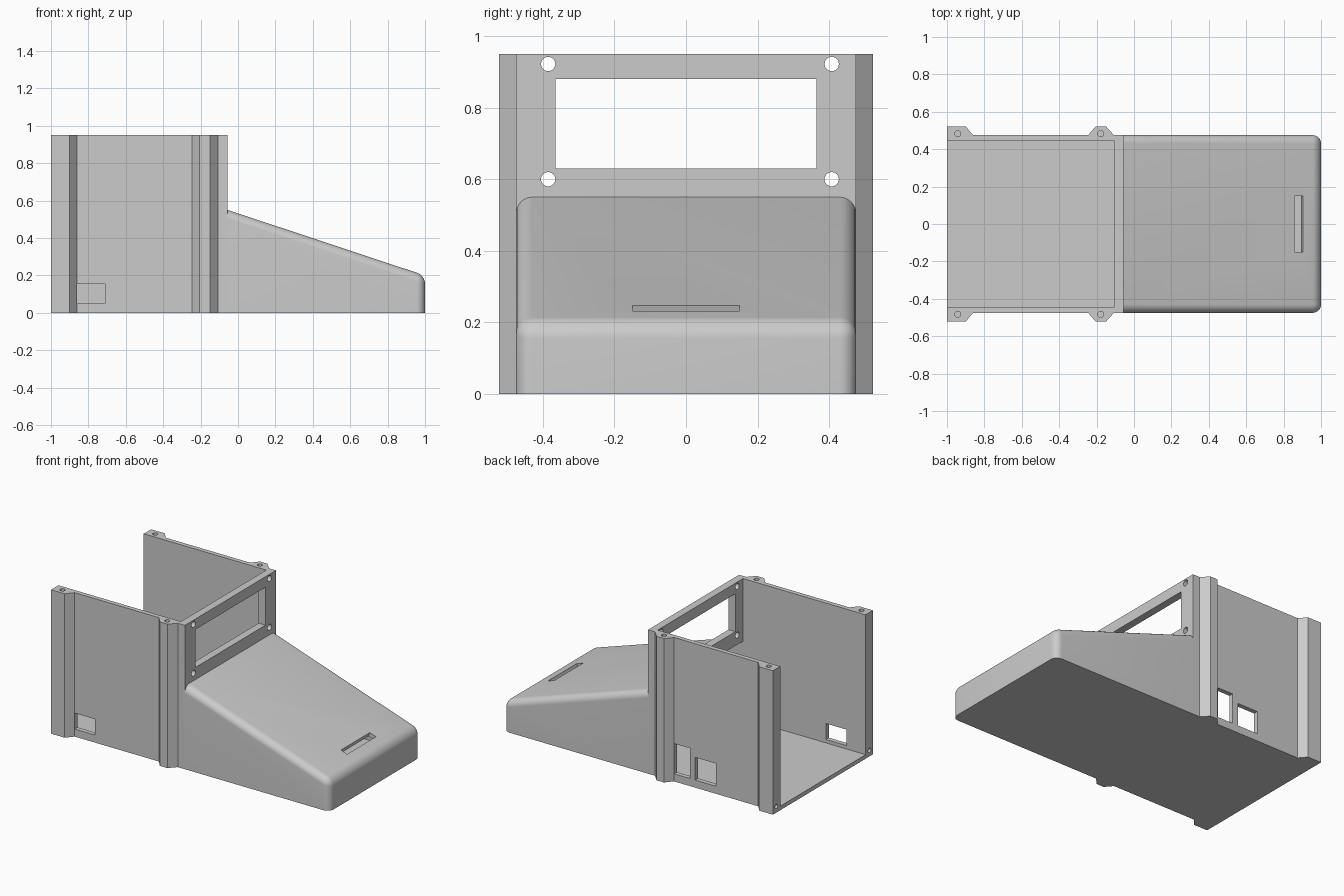
import bpy, bmesh, math
from mathutils import Matrix, Vector

cube = bpy.data.objects.get("Cube")
if cube:
    bpy.data.objects.remove(cube, do_unlink=True)

grey = bpy.data.materials.new("plain grey")
grey.use_nodes = True
COLOUR = (0.6, 0.6, 0.6, 1)
grey.diffuse_color = COLOUR
grey.node_tree.nodes["Principled BSDF"].inputs["Base Color"].default_value = COLOUR

SIDE, INNER, TOP, FLOOR = 0.475, 0.445, 0.95, 0.027
PANEL_BACK, PANEL_FRONT = -0.105, -0.055
SLOPE = 0.332


def ramp(x):
    return 0.55 - SLOPE * (x - PANEL_FRONT)


def finish(name, bm):
    bmesh.ops.recalc_face_normals(bm, faces=bm.faces)
    mesh = bpy.data.meshes.new(name)
    bm.to_mesh(mesh)
    bm.free()
    mesh.materials.append(grey)
    obj = bpy.data.objects.new(name, mesh)
    bpy.context.collection.objects.link(obj)
    return obj


def prism(name, points, shift, bevel_rule=None):
    """Extrude a closed profile of 3D points by a vector."""
    bm = bmesh.new()
    face = bm.faces.new([bm.verts.new(p) for p in points])
    grown = bmesh.ops.extrude_face_region(bm, geom=[face], use_keep_orig=True)
    verts = [g for g in grown["geom"] if isinstance(g, bmesh.types.BMVert)]
    bmesh.ops.translate(bm, verts=verts, vec=shift)
    if bevel_rule:
        edges = [e for e in bm.edges
                 if bevel_rule((e.verts[0].co + e.verts[1].co) / 2)]
        bmesh.ops.bevel(bm, geom=edges, offset=0.045, segments=8,
                        profile=0.5, affect='EDGES')
    return finish(name, bm)


def box(name, low, high):
    (x0, y0, z0), (x1, y1, z1) = low, high
    base = [(x0, y0, z0), (x1, y0, z0), (x1, y1, z0), (x0, y1, z0)]
    return prism(name, base, (0, 0, z1 - z0))


def rod(name, centre, radius, length, along_x):
    bm = bmesh.new()
    turn = Matrix.Rotation(math.pi / 2, 4, 'Y') if along_x else Matrix()
    bmesh.ops.create_cone(bm, cap_ends=True, segments=24, radius1=radius,
                          radius2=radius, depth=length,
                          matrix=Matrix.Translation(centre) @ turn)
    return finish(name, bm)


def side_profile(x0, x1, z0, drop, y):
    return [(x0, y, z0), (x1, y, z0), (x1, y, ramp(x1) - drop), (x0, y, ramp(x0) - drop)]


# Outer solids: box, sloping front and chamfered screw posts
housing = box("housing", (-1, -SIDE, 0), (PANEL_FRONT, SIDE, TOP))
solids = [prism("sloping_front", side_profile(-0.08, 1, 0, 0, -SIDE), (0, 2 * SIDE, 0),
                lambda m: m.x > 0.3 and m.z > 0.05)]
for s in (-1, 1):
    inside, wall, out = s * 0.46, s * SIDE, s * 0.522
    rear = [(-1, inside), (-1, out), (-0.9, out), (-0.86, wall), (-0.86, inside)]
    front = [(-0.245, inside), (-0.245, wall), (-0.205, out),
             (-0.15, out), (-0.107, wall), (-0.107, inside)]
    for name, shape in (("rear_post", rear), ("front_post", front)):
        solids.append(prism(name, [(x, y, 0) for x, y in shape], (0, 0, TOP)))

# Hollow interior, open at the top and the rear
cutters = [
    box("main_cavity", (-1.2, -INNER, FLOOR), (PANEL_BACK, INNER, 1.2)),
    prism("front_cavity", side_profile(-0.2, 0.97, FLOOR, 0.03, -INNER), (0, 2 * INNER, 0)),
    # Display window and side ports
    box("display_window", (-0.2, -0.365, 0.63), (0.1, 0.365, 0.88)),
    box("right_port", (-0.86, -0.6, 0.05), (-0.71, -0.4, 0.155)),
    box("left_port_rear", (-0.55, 0.4, 0.05), (-0.4, 0.6, 0.2)),
    box("left_port_front", (-0.36, 0.4, 0.05), (-0.246, 0.6, 0.25)),
]

# Slot cut square to the slope
slot = box("slot", (-0.024, -0.15, -0.06), (0.024, 0.15, 0.06))
slot.data.transform(Matrix.Translation((0.88, 0, ramp(0.88)))
                    @ Matrix.Rotation(math.atan(SLOPE), 4, 'Y'))
cutters.append(slot)

# Screw holes in the panel, post tops and rear ends
for y in (-0.385, 0.407):
    for z in (0.6, 0.922):
        cutters.append(rod("panel_hole", (-0.08, y, z), 0.02, 0.15, True))
for s in (-1, 1):
    for x in (-0.943, -0.178):
        cutters.append(rod("post_hole", (x, s * 0.483, TOP), 0.016, 0.2, False))
    cutters.append(rod("end_hole", (-1, s * 0.485, 0.04), 0.014, 0.1, True))

# Combine everything and drop the helpers
for helpers, operation in ((solids, 'UNION'), (cutters, 'DIFFERENCE')):
    for helper in helpers:
        helper.hide_render = True
        mod = housing.modifiers.new(helper.name, 'BOOLEAN')
        mod.operation = operation
        mod.solver = 'EXACT'
        mod.object = helper
bpy.context.view_layer.update()
graph = bpy.context.evaluated_depsgraph_get()
result = bpy.data.meshes.new_from_object(housing.evaluated_get(graph))
housing.modifiers.clear()
housing.data = result
result.materials.clear()
result.materials.append(grey)
for poly in result.polygons:
    poly.material_index = 0
for helper in solids + cutters:
    bpy.data.objects.remove(helper, do_unlink=True)

bpy.ops.object.select_all(action='DESELECT')
housing.select_set(True)
bpy.context.view_layer.objects.active = housing
bpy.ops.object.shade_smooth_by_angle(angle=math.radians(30))
